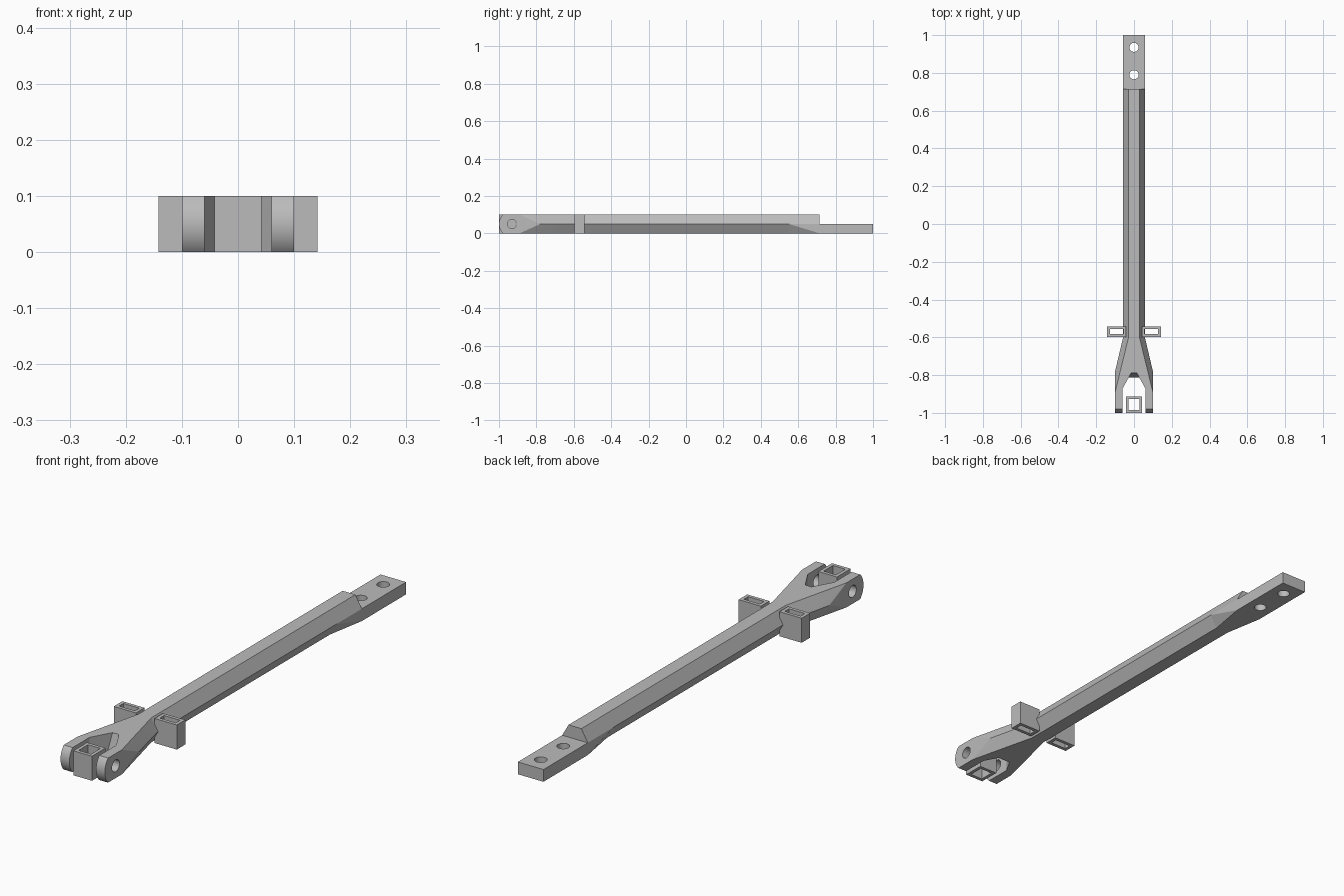
import bpy, bmesh, math
from mathutils import Matrix

if "Cube" in bpy.data.objects:
    bpy.data.objects.remove(bpy.data.objects["Cube"], do_unlink=True)

H = 0.1                      # overall height
MID = H / 2
HEX = H / math.sqrt(3)       # hexagon corner radius
FORK = 0.1                   # half width of the fork
EYE_Y, EYE_R, HOLE_R = -0.93, 0.07, 0.024

grey = bpy.data.materials.new("plain_grey")
grey.use_nodes = True
colour = (0.5, 0.5, 0.5, 1)
grey.diffuse_color = colour
grey.node_tree.nodes["Principled BSDF"].inputs["Base Color"].default_value = colour


def finish(name, bm):
    bmesh.ops.recalc_face_normals(bm, faces=bm.faces)
    mesh = bpy.data.meshes.new(name)
    bm.to_mesh(mesh)
    bm.free()
    mesh.materials.append(grey)
    obj = bpy.data.objects.new(name, mesh)
    bpy.context.collection.objects.link(obj)
    return obj


def add_hull(bm, points):
    verts = [bm.verts.new(p) for p in points]
    res = bmesh.ops.convex_hull(bm, input=verts)
    spare = {v for v in res["geom_interior"] + res["geom_unused"]
             if isinstance(v, bmesh.types.BMVert)}
    bmesh.ops.delete(bm, geom=list(spare), context="VERTS")


def box(name, x0, x1, y0, y1, z0=0, z1=H):
    bm = bmesh.new()
    add_hull(bm, [(x, y, z) for x in (x0, x1) for y in (y0, y1) for z in (z0, z1)])
    bmesh.ops.dissolve_limit(bm, angle_limit=0.01, verts=bm.verts, edges=bm.edges)
    return finish(name, bm)


def rod(name, matrix):
    bm = bmesh.new()
    bmesh.ops.create_cone(bm, cap_ends=True, segments=48, radius1=HOLE_R,
                          radius2=HOLE_R, depth=0.5, matrix=matrix)
    return finish(name, bm)


def cut(obj, cutter):
    cutter.hide_render = True
    mod = obj.modifiers.new("cut", "BOOLEAN")
    mod.operation, mod.solver, mod.object = "DIFFERENCE", "EXACT", cutter
    bpy.context.view_layer.objects.active = obj
    bpy.ops.object.modifier_apply(modifier=mod.name)
    bpy.data.objects.remove(cutter, do_unlink=True)


def section(y, mid, top, bottom):
    return [(s * x, y, z) for s in (-1, 1)
            for x, z in ((mid, MID), (top, H), (bottom, 0))]


def both(points):
    return [(s * x, y, z) for s in (-1, 1) for x, y, z in points]


# Link arm: flared fork head, hexagonal shaft, squared tail
neck = section(-0.6, HEX, HEX / 2, HEX / 2)
shoulder = section(0.55, HEX, HEX / 2, HEX / 2)
head = neck + both([(FORK, -0.78, MID), (FORK, -0.89, 0), (FORK, -0.89, H)])
limit = math.asin(MID / EYE_R)
for i in range(-8, 9):
    t = limit * i / 8
    head += both([(FORK, EYE_Y - EYE_R * math.cos(t), MID + EYE_R * math.sin(t))])
tail = shoulder + section(0.715, HEX, HEX / 2, HEX) + section(1, HEX, HEX / 2, HEX)

bm = bmesh.new()
for part in (head, neck + shoulder, tail):
    add_hull(bm, part)
joints = [f for f in bm.faces
          if any(all(abs(v.co.y - y) < 1e-4 for v in f.verts) for y in (-0.6, 0.55))]
bmesh.ops.delete(bm, geom=joints, context="FACES")
bmesh.ops.remove_doubles(bm, verts=bm.verts, dist=1e-4)
bmesh.ops.dissolve_limit(bm, angle_limit=0.01, verts=bm.verts, edges=bm.edges)
arm = finish("link_arm", bm)

# Stepped mounting tongue with two bolt holes
cut(arm, box("step_cutter", -0.2, 0.2, 0.715, 1.1, MID, 0.2))
for y in (0.79, 0.935):
    cut(arm, rod("bolt_cutter", Matrix.Translation((0, y, 0))))

# Fork slot with tapered throat and chamfered end
bm = bmesh.new()
add_hull(bm, both([(0.06, y, z) for y in (-1.1, -0.87) for z in (-0.05, 0.15)]
                  + [(0.035, -0.825, -0.05), (0.035, -0.825, MID), (0.007, -0.775, 0.15)]))
bmesh.ops.dissolve_limit(bm, angle_limit=0.01, verts=bm.verts, edges=bm.edges)
cut(arm, finish("slot_cutter", bm))

# Pin hole across the fork
cut(arm, rod("pin_cutter", Matrix.Translation((0, EYE_Y, MID))
             @ Matrix.Rotation(math.pi / 2, 4, "Y")))

bpy.ops.object.select_all(action="DESELECT")
arm.select_set(True)
bpy.context.view_layer.objects.active = arm
bpy.ops.object.shade_smooth_by_angle(angle=math.radians(8))

# Open rectangular sleeves: one in the fork, one on each side of the shaft
WALL = 0.014
sleeves = {
    "fork_sleeve": (-0.042, 0.042, -1, -0.912),
    "left_sleeve": (0.042, 0.142, -0.597, -0.542),
    "right_sleeve": (-0.142, -0.042, -0.597, -0.542),
}
for name, (x0, x1, y0, y1) in sleeves.items():
    sleeve = box(name, x0, x1, y0, y1)
    cut(sleeve, box("bore_cutter", x0 + WALL, x1 - WALL, y0 + WALL, y1 - WALL, -0.05, 0.15))
